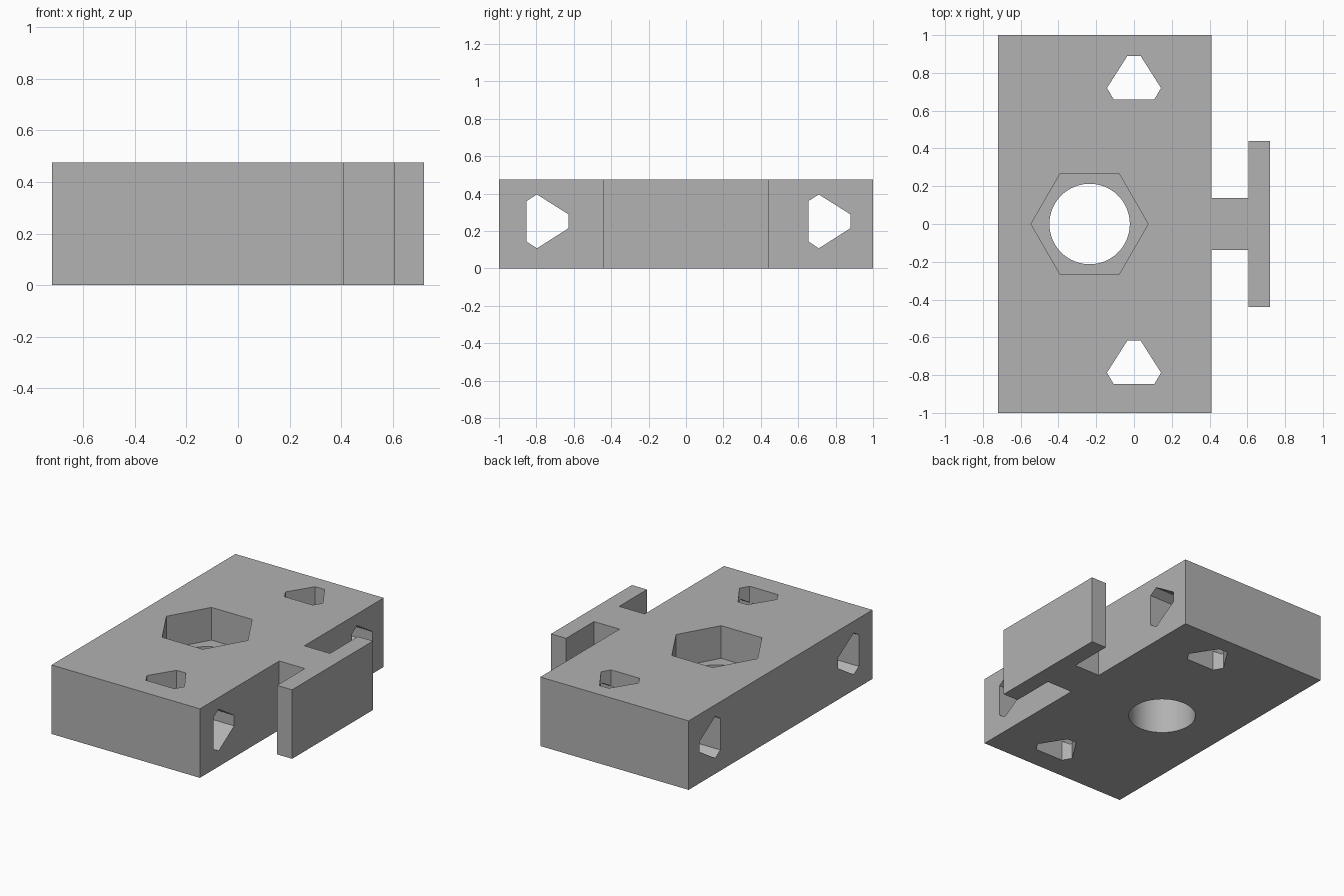
import bpy, bmesh, math
from mathutils import Vector

cube = bpy.data.objects.get("Cube")
if cube:
    bpy.data.objects.remove(cube, do_unlink=True)

HEIGHT = 0.475
POCKET_FLOOR = 0.25
BORE_X = -0.235

grey = bpy.data.materials.new("plain grey")
grey.use_nodes = True
grey.diffuse_color = (0.445, 0.445, 0.445, 1)
grey.node_tree.nodes["Principled BSDF"].inputs["Base Color"].default_value = grey.diffuse_color


def prism(name, points, sweep):
    """Closed solid made by sweeping a flat outline along a vector."""
    bm = bmesh.new()
    face = bm.faces.new([bm.verts.new(p) for p in points])
    result = bmesh.ops.extrude_face_region(bm, geom=[face])
    moved = [v for v in result["geom"] if isinstance(v, bmesh.types.BMVert)]
    bmesh.ops.translate(bm, verts=moved, vec=Vector(sweep))
    bmesh.ops.recalc_face_normals(bm, faces=bm.faces)
    mesh = bpy.data.meshes.new(name)
    bm.to_mesh(mesh)
    bm.free()
    mesh.materials.append(grey)
    obj = bpy.data.objects.new(name, mesh)
    bpy.context.collection.objects.link(obj)
    return obj


def polygon(sides, radius, z):
    angles = [math.tau * i / sides for i in range(sides)]
    return [(BORE_X + radius * math.cos(a), radius * math.sin(a), z) for a in angles]


def cut(target, cutter):
    cutter.hide_render = True
    mod = target.modifiers.new("cut", 'BOOLEAN')
    mod.operation = 'DIFFERENCE'
    mod.solver = 'EXACT'
    mod.object = cutter
    bpy.context.view_layer.objects.active = target
    bpy.ops.object.modifier_apply(modifier=mod.name)
    bpy.data.objects.remove(cutter, do_unlink=True)


# Block with a T-shaped rail on its left side
half = [(-0.72, 1), (0.41, 1), (0.41, 0.137), (0.605, 0.137), (0.605, 0.44), (0.72, 0.44)]
outline = half + [(x, -y) for x, y in reversed(half)]
block = prism("block_with_rail", [(x, y, 0) for x, y in outline], (0, 0, HEIGHT))

# Hexagonal pocket and round bore
cut(block, prism("pocket_cutter", polygon(6, 0.31, POCKET_FLOOR), (0, 0, 1)))
cut(block, prism("bore_cutter", polygon(64, 0.213, -0.2), (0, 0, 1)))

# Blunt triangular holes, two upright and two crosswise
upright = [(-0.035, 0.89), (0.035, 0.89), (0.143, 0.72),
           (0.108, 0.66), (-0.108, 0.66), (-0.143, 0.72)]
cross = [(0.655, 0.36), (0.71, 0.395), (0.88, 0.288),
         (0.88, 0.215), (0.71, 0.107), (0.655, 0.143)]
for shift in (0, -1.507):
    cut(block, prism("upright_cutter", [(x, y + shift, -0.2) for x, y in upright], (0, 0, 1)))
    cut(block, prism("cross_cutter", [(-1, y + shift, z) for y, z in cross], (2, 0, 0)))

# Smooth bore wall, sharp edges elsewhere
bpy.ops.object.select_all(action='DESELECT')
block.select_set(True)
bpy.context.view_layer.objects.active = block
bpy.ops.object.shade_smooth_by_angle(angle=math.radians(25))
